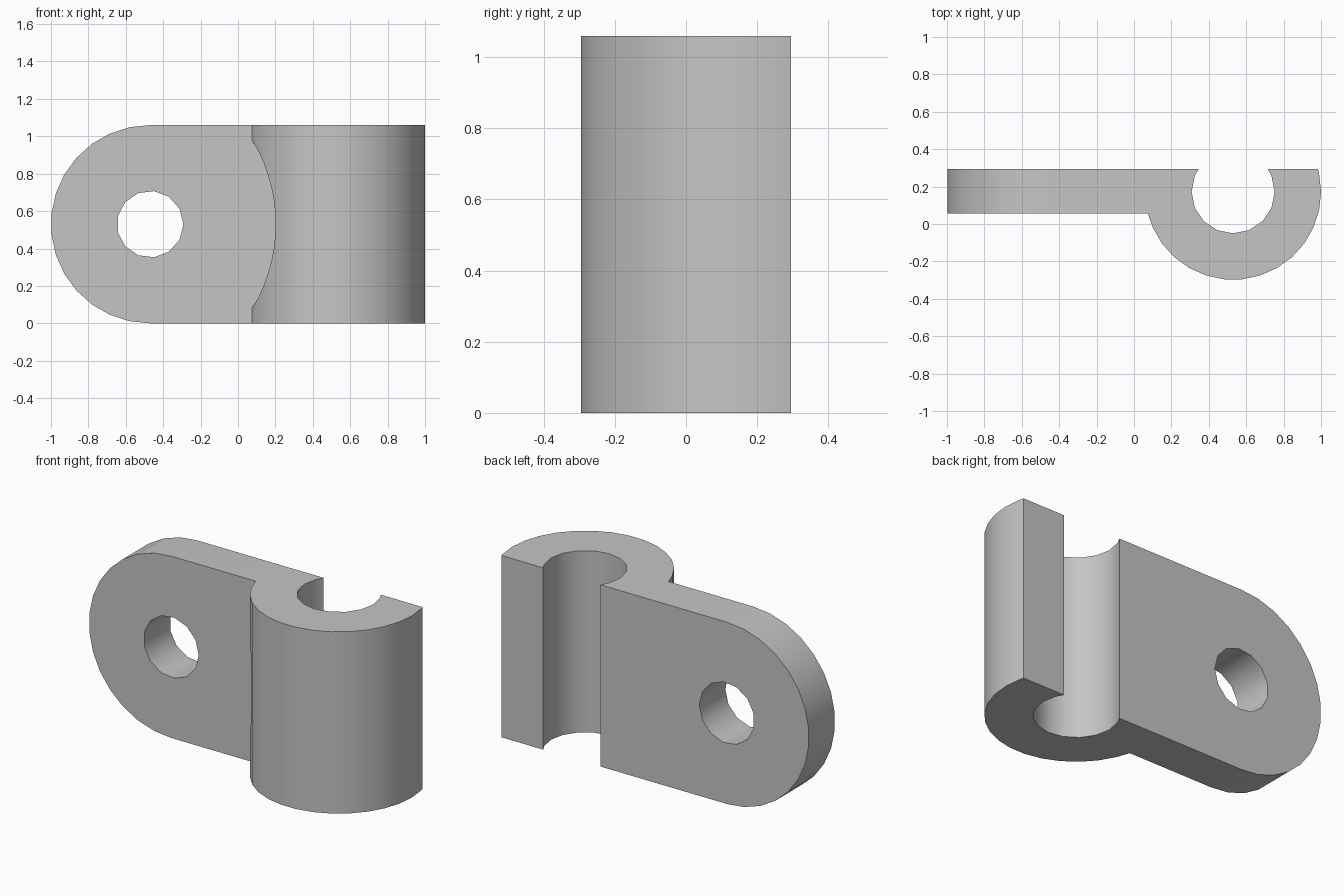
import bpy, bmesh
from math import cos, sin, asin, pi, radians, degrees
from mathutils import Matrix

if "Cube" in bpy.data.objects:
    bpy.data.objects.remove(bpy.data.objects["Cube"], do_unlink=True)

HEIGHT, MID = 1.06, 0.53
BACK, FACE = 0.295, 0.055           # back and front planes of the plate
BAR_X, BAR_Y, BAR_R, BORE_R = 0.53, 0.172, 0.47, 0.222
HOLE_X, HOLE_R = -0.47, 0.178

grey = bpy.data.materials.new("plain grey")
grey.use_nodes = True
colour = (0.56, 0.56, 0.56, 1)
grey.diffuse_color = colour
grey.node_tree.nodes["Principled BSDF"].inputs["Base Color"].default_value = colour


def arc(cx, cy, r, angles):
    return [(cx + r * cos(radians(a)), cy + r * sin(radians(a))) for a in angles]


def make(name, bm):
    bmesh.ops.recalc_face_normals(bm, faces=bm.faces)
    mesh = bpy.data.meshes.new(name)
    bm.to_mesh(mesh)
    bm.free()
    mesh.materials.append(grey)
    obj = bpy.data.objects.new(name, mesh)
    bpy.context.collection.objects.link(obj)
    return obj


def prism(name, points, axis, low, high):
    """Extrude a profile along z (points are x, y) or y (points are x, z)."""
    bm = bmesh.new()
    place = (lambda p, t: (p[0], p[1], t)) if axis == "z" else (lambda p, t: (p[0], t, p[1]))
    rings = [[bm.verts.new(place(p, t)) for p in points] for t in (low, high)]
    for ring in rings:
        bm.faces.new(ring)
    n = len(points)
    for i in range(n):
        j = (i + 1) % n
        bm.faces.new((rings[0][i], rings[0][j], rings[1][j], rings[1][i]))
    return make(name, bm)


def combine(target, cutter, operation):
    mod = target.modifiers.new(operation.lower(), "BOOLEAN")
    mod.operation, mod.solver, mod.object = operation, "EXACT", cutter
    bpy.context.view_layer.objects.active = target
    bpy.ops.object.modifier_apply(modifier=mod.name)
    bpy.data.objects.remove(cutter, do_unlink=True)


# Clip profile: flat plate running into an open round barrel
rise = degrees(asin((BACK - BAR_Y) / BAR_R))
join = 180 + degrees(asin((BAR_Y - FACE) / BAR_R))
lip = degrees(asin((BACK - BAR_Y) / BORE_R))
outer = [join] + [12 * k for k in range(17, 32)] + [360 + rise]
inner = [lip] + [-22.5 * k for k in range(-1, 10)] + [-180 - lip]
profile = [(-1.2, BACK), (-1.2, FACE)]
profile += arc(BAR_X, BAR_Y, BAR_R, outer) + arc(BAR_X, BAR_Y, BORE_R, inner)
clip = prism("cable_clip", profile, "z", -0.1, HEIGHT + 0.1)

# Rounded plate end, trimming the clip to height
end = [(1.5, HEIGHT)] + arc(HOLE_X, MID, MID, [90 + 12 * k for k in range(16)]) + [(1.5, 0)]
combine(clip, prism("end_trim", end, "y", -1, 1), "INTERSECT")

# Screw hole through the plate
ring = arc(HOLE_X, MID, HOLE_R, [360 * k / 13 for k in range(13)])
combine(clip, prism("screw_hole", ring, "y", -1, 1), "DIFFERENCE")

# Domed screw clearance hollowed out of the barrel side
bm = bmesh.new()
bmesh.ops.create_uvsphere(bm, u_segments=64, v_segments=32, radius=0.705,
                          matrix=Matrix.Translation((HOLE_X, FACE, MID)) @ Matrix.Rotation(pi / 2, 4, "X"))
cut = bmesh.ops.bisect_plane(bm, geom=bm.verts[:] + bm.edges[:] + bm.faces[:],
                             plane_co=(0, FACE - 0.001, 0), plane_no=(0, 1, 0), clear_outer=True)
bmesh.ops.holes_fill(bm, edges=[e for e in bm.edges if e.is_boundary])
combine(clip, make("screw_clearance", bm), "DIFFERENCE")

# Smooth curved walls, sharp rims
bpy.ops.object.select_all(action="DESELECT")
clip.select_set(True)
bpy.context.view_layer.objects.active = clip
bpy.ops.object.shade_smooth_by_angle(angle=radians(30))
